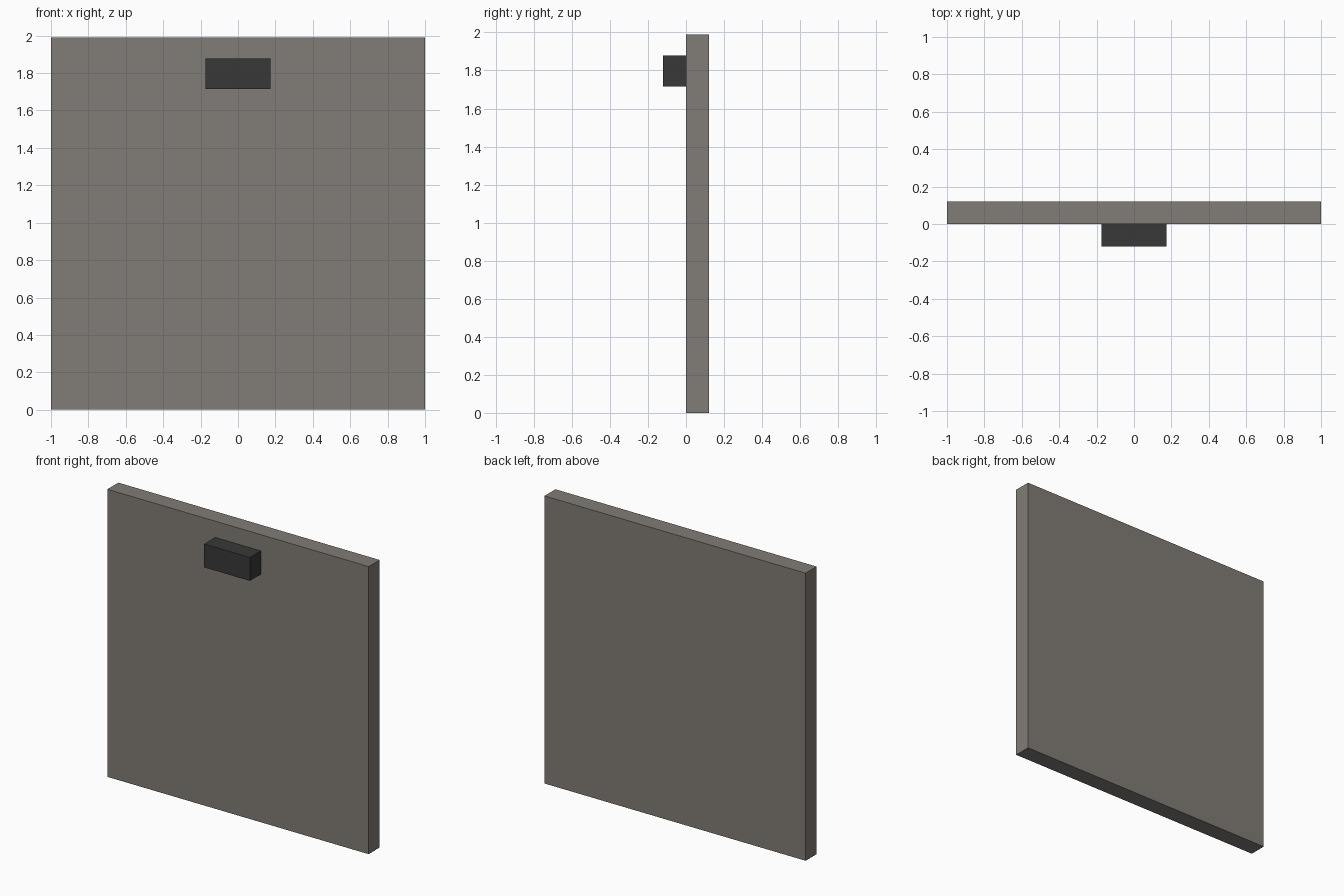
import bpy

if "Cube" in bpy.data.objects:
    bpy.data.objects.remove(bpy.data.objects["Cube"])


def box(name, lo, hi, color):
    """Axis-aligned box between two corners, with a plain colour."""
    centre = [(a + b) / 2 for a, b in zip(lo, hi)]
    size = [b - a for a, b in zip(lo, hi)]
    bpy.ops.mesh.primitive_cube_add(size=1, location=centre)
    obj = bpy.context.object
    obj.name = name
    obj.scale = size
    bpy.ops.object.transform_apply(location=False, rotation=False, scale=True)
    mat = bpy.data.materials.new(name + "_colour")
    mat.diffuse_color = (*color, 1)
    mat.use_nodes = True
    mat.node_tree.nodes["Principled BSDF"].inputs["Base Color"].default_value = mat.diffuse_color
    obj.data.materials.append(mat)
    return obj


# Upright wall slab
box("wall_panel", (-1, 0, 0), (1, 0.12, 1.99), (0.22, 0.2, 0.18))

# Small dark block on the front face near the top
box("wall_block", (-0.175, -0.12, 1.716), (0.175, 0, 1.878), (0.04, 0.04, 0.04))
